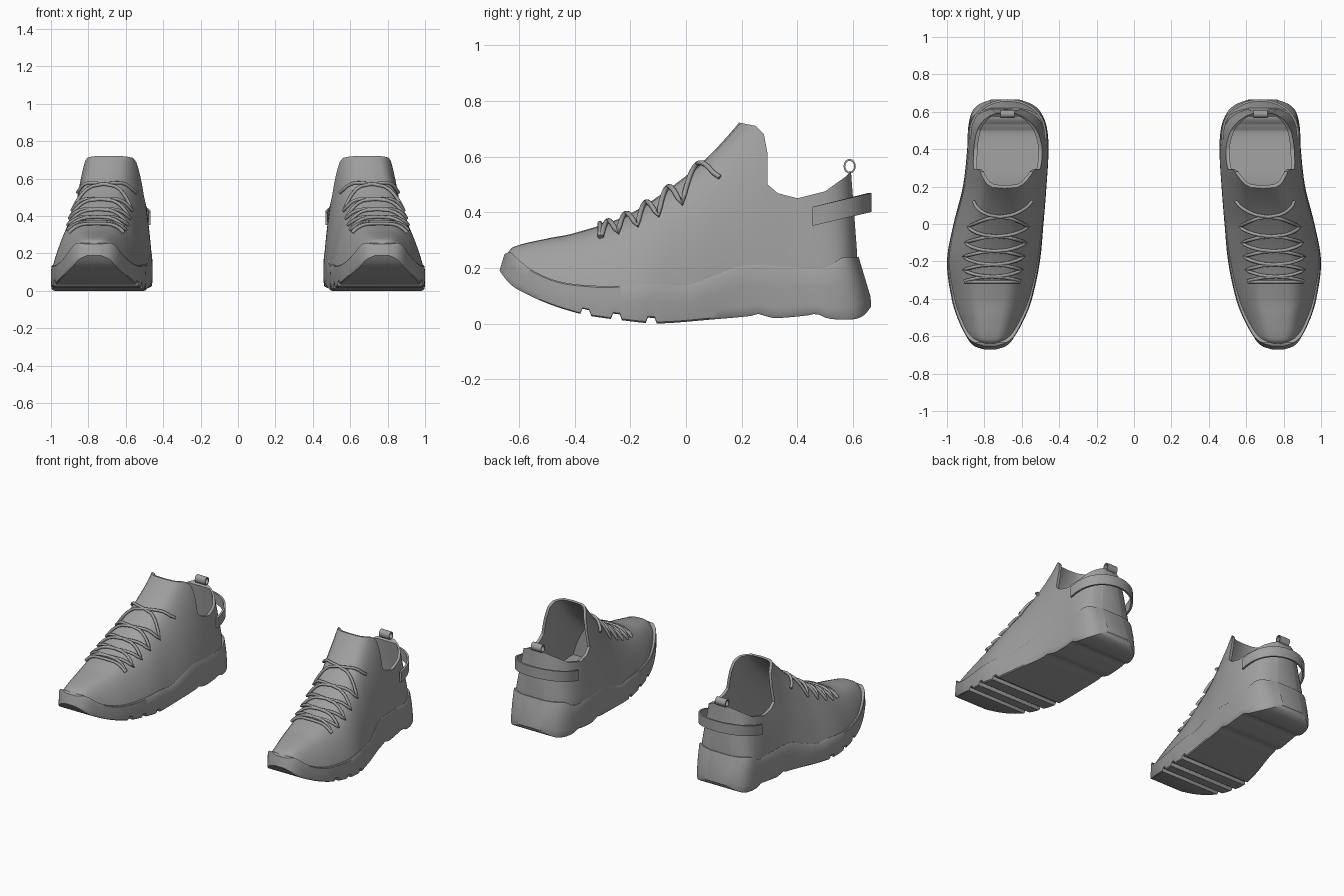
import bpy, bmesh
from math import sin, cos, pi, radians

if "Cube" in bpy.data.objects:
    bpy.data.objects.remove(bpy.data.objects["Cube"])

grey = bpy.data.materials.new("plain grey")
grey.use_nodes = True
tone = (0.35, 0.35, 0.35, 1)
grey.diffuse_color = tone
grey.node_tree.nodes["Principled BSDF"].inputs["Base Color"].default_value = tone


def curve(keys):
    """Smooth function through (position, value) keys."""
    def slope(i):
        a, b = keys[max(i - 1, 0)], keys[min(i + 1, len(keys) - 1)]
        return (b[1] - a[1]) / (b[0] - a[0])

    def value(y):
        y = min(max(y, keys[0][0]), keys[-1][0])
        i = max(k for k in range(len(keys) - 1) if keys[k][0] <= y)
        (a, va), (b, vb) = keys[i], keys[i + 1]
        d = b - a
        t = (y - a) / d
        s = t * t * (3 - 2 * t)
        return (va + (vb - va) * s + d * t * (1 - t) ** 2 * slope(i)
                - d * t * t * (1 - t) * slope(i + 1))
    return value


# Outline and height profiles along the foot
inner = curve([(-.67, .735), (-.65, .685), (-.6, .638), (-.5, .583), (-.4, .545), (-.2, .503),
               (0, .484), (.2, .468), (.4, .457), (.52, .467), (.6, .5), (.64, .545), (.665, .61)])
outer = curve([(-.67, .805), (-.65, .853), (-.6, .897), (-.5, .945), (-.4, .975), (-.2, 1),
               (0, .965), (.2, .915), (.4, .892), (.52, .886), (.6, .866), (.64, .828), (.665, .765)])
ground = curve([(-.67, .19), (-.6, .12), (-.4, .04), (-.2, .008), (-.1, 0), (.1, .015),
                (.24, .028), (.27, .036), (.3, .02), (.43, .028), (.47, .034), (.51, .018),
                (.6, .015), (.64, .03), (.665, .06)])
seam = curve([(-.67, .25), (-.64, .255), (-.55, .19), (-.45, .15), (-.3, .135), (-.1, .142),
              (0, .137), (.1, .17), (.2, .208), (.35, .205), (.5, .2), (.58, .235), (.665, .24)])
crest = curve([(-.645, .25), (-.62, .275), (-.5, .305), (-.4, .325), (-.2, .395), (0, .53),
               (.1, .62), (.19, .72), (.3, .85), (.62, .85)])


def steps(a, b, n):
    """Positions from a to b, closer together at both ends."""
    return [a + (b - a) * (1 - cos(pi * i / n)) / 2 for i in range(n + 1)]


def finish(obj, angle=40, mirror=True):
    obj.data.materials.clear()
    obj.data.materials.append(grey)
    bpy.ops.object.select_all(action='DESELECT')
    obj.select_set(True)
    bpy.context.view_layer.objects.active = obj
    if mirror:
        obj.modifiers.new("pair", 'MIRROR')
        bpy.ops.object.modifier_apply(modifier="pair")
        bpy.ops.object.shade_smooth_by_angle(angle=radians(angle))


def loft(name, rings, caps=True):
    """Skin a row of closed rings."""
    bm = bmesh.new()
    rows = [[bm.verts.new(p) for p in ring] for ring in rings]
    n = len(rows[0])
    for a, b in zip(rows, rows[1:]):
        for i in range(n):
            j = (i + 1) % n
            bm.faces.new((a[i], a[j], b[j], b[i]))
    if caps:
        bm.faces.new(rows[0])
        bm.faces.new(rows[-1])
    bmesh.ops.recalc_face_normals(bm, faces=bm.faces)
    mesh = bpy.data.meshes.new(name)
    bm.to_mesh(mesh)
    bm.free()
    obj = bpy.data.objects.new(name, mesh)
    bpy.context.collection.objects.link(obj)
    return obj


# Sole with tread grooves and a flared heel
grooves = [-.36, -.25, -.125]
groove_half = .02
stations = steps(-.67, .665, 70)
stations = [y for y in stations if all(abs(y - g) > .03 for g in grooves)]
for g in grooves:
    stations += [g - groove_half, g - groove_half * .6, g + groove_half * .6, g + groove_half]
sole_shape = [(.965, 0), (.99, .04), (1, .2), (1, .6), (.99, .95), (.97, 1)]


def sole_ring(y):
    low, high = ground(y), seam(y)
    if any(abs(y - g) < groove_half * .8 for g in grooves):
        low += .02
    mid, half = (inner(y) + outer(y)) / 2, (outer(y) - inner(y)) / 2
    ring = []
    for side, shape in ((1, sole_shape), (-1, sole_shape[::-1])):
        for w, h in shape:
            z = low + (high - low) * h
            back = max(0, y - .5) / .165 * max(0, z - .09) * .3
            toe = max(0, -.6 - y) / .07 * (z - .19) * .3
            ring.append((mid + side * half * w, y - back + toe, z))
    return ring


finish(loft("sole", [sole_ring(y) for y in sorted(stations)]), 35)


# Upper: arched sections, hollowed and trimmed at the collar
def skin(y, angle, inset=0.0):
    plan = y * (1.08 if y > 0 else 1.035)
    a, b = inner(plan), outer(plan)
    low, high = seam(plan) - .04 + inset, crest(y) - inset
    u = sin(angle)
    c = cos(angle)
    z = low + (high - low) * u
    half = ((b - a) / 2 * .99 - inset) * (1 - .25 * u) * abs(c) ** .5
    # the ankle rounds in towards the top of the heel
    half *= 1 - .22 * (max(0, y - .38) / .23) ** 2 * min(1, max(0, z - .22) / .3)
    lean = max(0, y - .4) / .2 * max(0, z - .25) * .07
    return ((a + b) / 2 + (half if c > 0 else -half), y - lean, z)


def arch(y, inset=0.0):
    return [skin(y, pi * t, inset) for t in steps(0, 1, 30)]


upper = loft("upper", [arch(y) for y in steps(-.645, .615, 60)])
cavity = loft("cavity_cutter", [arch(y, .024) for y in steps(-.2, .593, 40)])
collar = [(.1, .725), (.19, .722), (.25, .71), (.28, .68), (.293, .61), (.293, .5), (.33, .468),
          (.4, .45), (.5, .475), (.57, .525), (.65, .6), (.65, 1), (.1, 1)]
trim = loft("collar_cutter", [[(x, y, z) for y, z in collar] for x in (.3, 1.1)])
finish(upper, mirror=False)
for cutter in (cavity, trim):
    cutter.hide_render = True
    cut = upper.modifiers.new("cut", 'BOOLEAN')
    cut.operation = 'DIFFERENCE'
    cut.solver = 'EXACT'
    cut.object = cutter
    bpy.ops.object.modifier_apply(modifier="cut")
    bpy.data.objects.remove(cutter)
finish(upper)


# Laces: two crossing strands and a bar at the front
def cord(name, path, radius=.009):
    data = bpy.data.curves.new(name, 'CURVE')
    data.dimensions = '3D'
    data.bevel_depth = radius
    data.bevel_resolution = 2
    data.use_fill_caps = True
    line = data.splines.new('POLY')
    line.points.add(len(path) - 1)
    for point, co in zip(line.points, path):
        point.co = (*co, 1)
    obj = bpy.data.objects.new(name, data)
    bpy.context.collection.objects.link(obj)
    finish(obj, mirror=False)
    bpy.ops.object.convert(target='MESH')
    finish(bpy.context.object, 60)


def lace_point(y, t):
    """t runs from -1 to 1 across the instep; the laces spread towards the ankle."""
    x, y, z = skin(y, pi / 2 - t * radians(40 + 14 * y))
    return (x + .006 * t, y - .004, z + .007)


eyelets = [.125, -.01, -.095, -.17, -.24, -.3]
for side, name in ((1, "lace_left"), (-1, "lace_right")):
    path = []
    for i, (a, b) in enumerate(zip(eyelets, eyelets[1:])):
        start = side * (-1) ** i
        path += [lace_point(a + (b - a) * (k / 12) ** .7, start * (1 - k / 6))
                 for k in range(12)]
    path.append(lace_point(eyelets[-1], -start))
    cord(name, path)
cord("lace_bar", [lace_point(-.305, k / 6 - 1) for k in range(13)])

# Heel strap: a tilted band looping behind the heel
band = []
for k in range(25):
    angle = pi * k / 24
    bow = sin(angle) ** .8
    band.append([(.675 + (.196 + push) * cos(angle), .455 + (.2 + push) * bow,
                  .385 + .05 * bow + up)
                 for push, up in ((0, -.034), (.012, -.034), (.012, .034), (0, .034))])
finish(loft("heel_strap", band))

# Pull tab: a small fabric loop on the back of the collar
loop = []
for k in range(17):
    angle = 2 * pi * k / 16
    loop.append([(x, .588 + r * cos(angle), .565 + r * 1.2 * sin(angle))
                 for x, r in ((.64, .016), (.64, .022), (.715, .022), (.715, .016))])
finish(loft("pull_loop", loop, caps=False))
